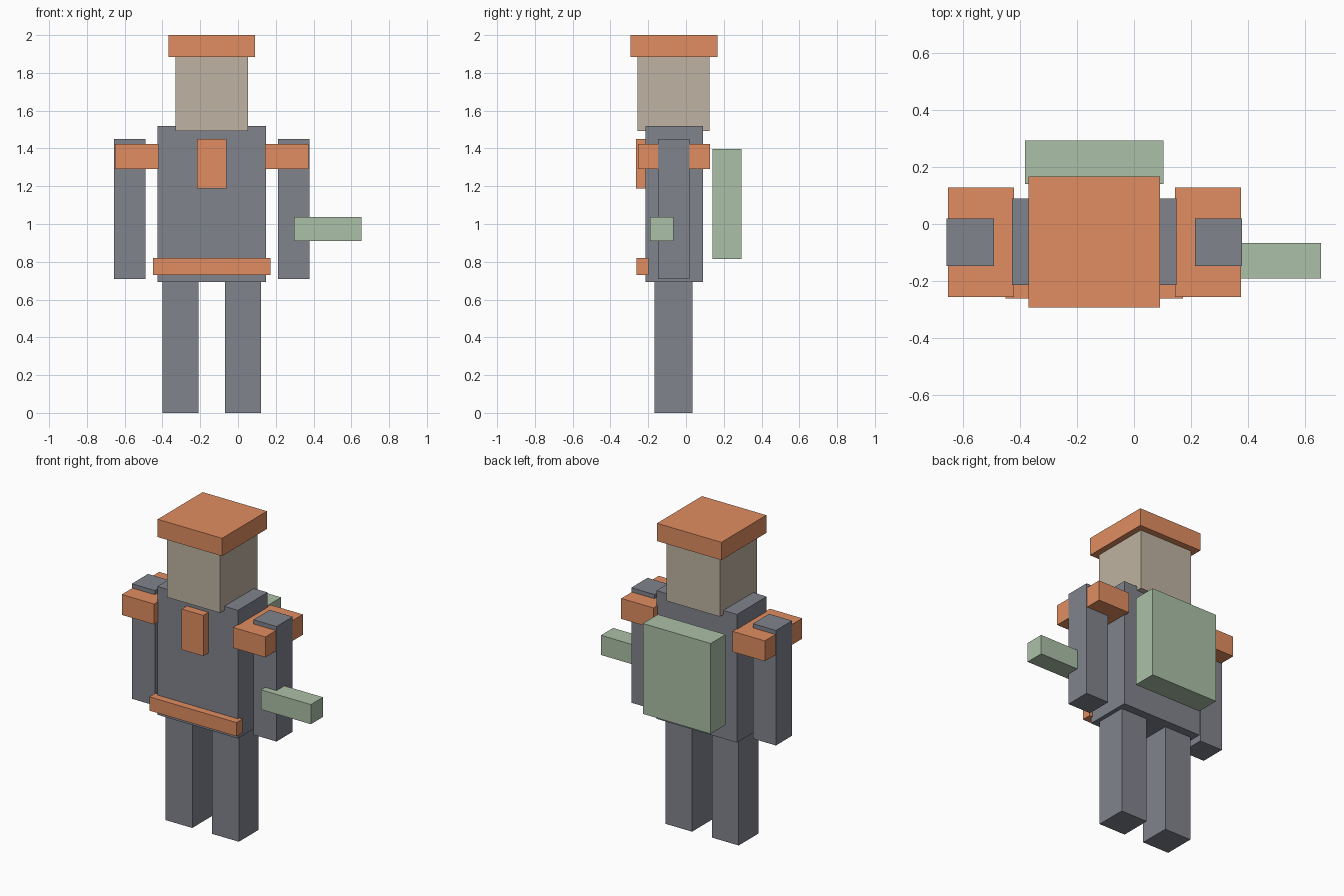
import bpy

if "Cube" in bpy.data.objects:
    bpy.data.objects.remove(bpy.data.objects["Cube"])

CX = -0.139  # the figure's own middle; the held tool shifts it off x = 0


def material(name, rgb):
    m = bpy.data.materials.new(name)
    m.diffuse_color = (*rgb, 1)
    m.use_nodes = True
    m.node_tree.nodes["Principled BSDF"].inputs["Base Color"].default_value = m.diffuse_color
    return m


slate = material("slate", (0.22, 0.23, 0.27))
orange = material("orange", (0.75, 0.27, 0.12))
tan = material("tan", (0.52, 0.45, 0.36))
green = material("green", (0.41, 0.53, 0.39))


def box(name, mat, x, y, z):
    """Box from (min, max) ranges on each axis."""
    ranges = (x, y, z)
    bpy.ops.mesh.primitive_cube_add(size=1, location=[(a + b) / 2 for a, b in ranges])
    ob = bpy.context.object
    ob.name = ob.data.name = name
    for v in ob.data.vertices:
        for i, (a, b) in enumerate(ranges):
            v.co[i] *= b - a
    ob.data.materials.append(mat)
    return ob


def centred(name, mat, half, y, z):
    return box(name, mat, (CX - half, CX + half), y, z)


def pair(name, mat, inner, outer, y, z):
    """Left and right copies, measured outward from the figure's middle."""
    box("left_" + name, mat, (CX - outer, CX - inner), y, z)
    box("right_" + name, mat, (CX + inner, CX + outer), y, z)


# body
centred("torso", slate, 0.288, (-0.214, 0.089), (0.692, 1.52))
centred("head", tan, 0.191, (-0.256, 0.125), (1.493, 1.89))
pair("leg", slate, 0.071, 0.262, (-0.167, 0.035), (0, 0.7))
pair("arm", slate, 0.352, 0.517, (-0.147, 0.019), (0.708, 1.451))

# clothing and armour
centred("hat", orange, 0.23, (-0.293, 0.166), (1.885, 2.0))
pair("shoulder_pad", orange, 0.282, 0.513, (-0.255, 0.127), (1.292, 1.424))
centred("chest_plate", orange, 0.077, (-0.266, -0.2), (1.188, 1.451))
centred("belt", orange, 0.311, (-0.261, -0.199), (0.73, 0.819))

# gear
centred("backpack", green, 0.242, (0.14, 0.293), (0.814, 1.398))
box("held_tool", green, (0.297, 0.654), (-0.19, -0.066), (0.91, 1.037))
